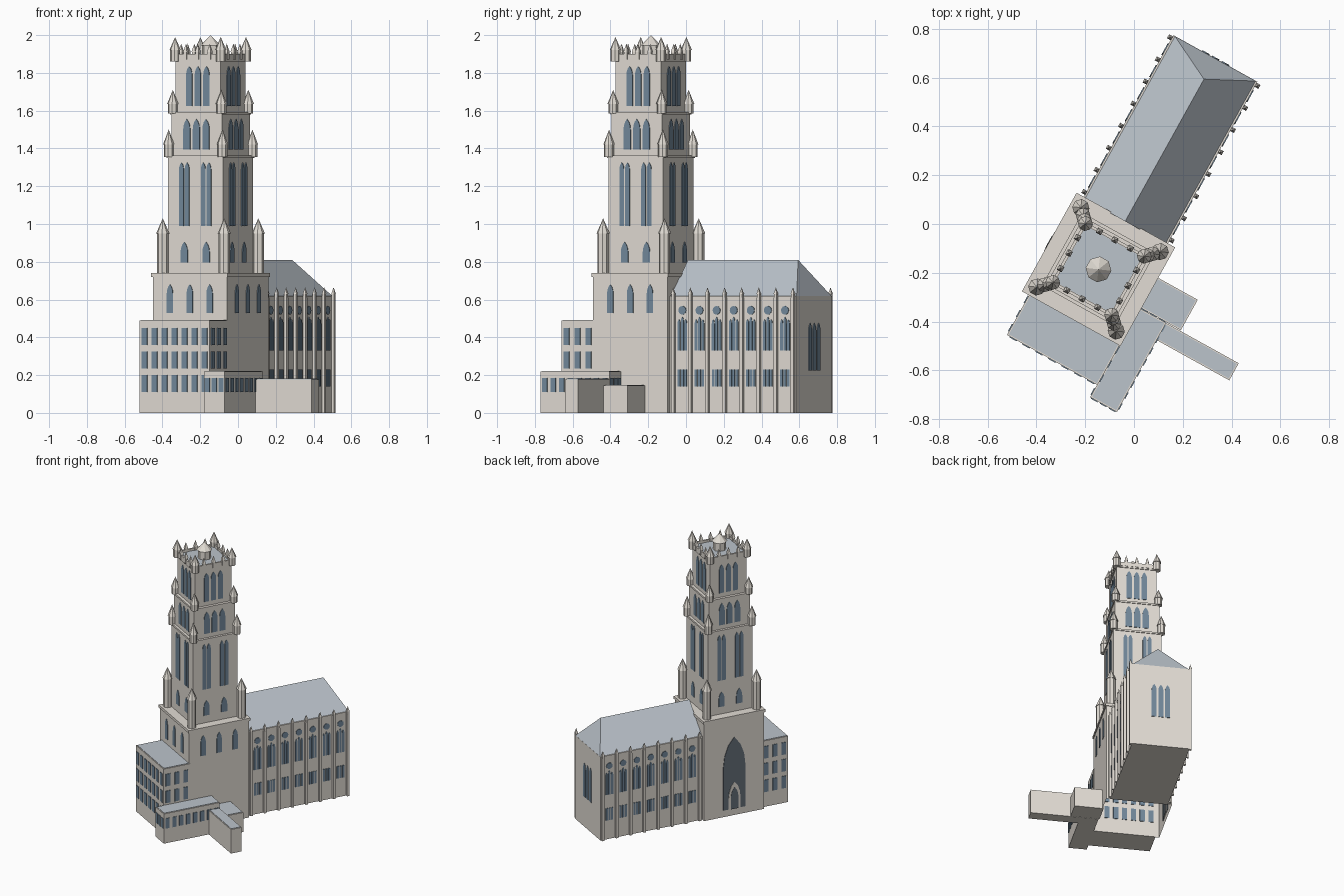
import bpy, bmesh
from math import sin, cos, pi, radians

if "Cube" in bpy.data.objects:
    bpy.data.objects.remove(bpy.data.objects["Cube"])

TURN = radians(-29)            # whole building is turned on the plot
CU, CV = -0.037, -0.233        # tower centre in the building's own axes


def mat(name, c):
    m = bpy.data.materials.new(name)
    m.diffuse_color = (*c, 1)
    m.use_nodes = True
    m.node_tree.nodes["Principled BSDF"].inputs["Base Color"].default_value = m.diffuse_color
    return m


STONE = mat("stone", (0.76, 0.72, 0.66))
SLATE = mat("slate", (0.50, 0.55, 0.60))
GLASS = mat("glass", (0.17, 0.25, 0.33))
DARK = mat("portal_dark", (0.13, 0.16, 0.19))


def finish(bm, name, m):
    bmesh.ops.recalc_face_normals(bm, faces=bm.faces)
    me = bpy.data.meshes.new(name)
    bm.to_mesh(me)
    bm.free()
    me.materials.append(m)
    ob = bpy.data.objects.new(name, me)
    ob.rotation_euler[2] = TURN
    bpy.context.collection.objects.link(ob)
    return ob


def prism(bm, bottom, top):
    a = [bm.verts.new(p) for p in bottom]
    b = [bm.verts.new(p) for p in top]
    n = len(a)
    bm.faces.new(a)
    bm.faces.new(b)
    for i in range(n):
        bm.faces.new((a[i], a[(i + 1) % n], b[(i + 1) % n], b[i]))


def box(bm, u0, u1, v0, v1, z0, z1):
    ring = [(u0, v0), (u1, v0), (u1, v1), (u0, v1)]
    prism(bm, [(*p, z0) for p in ring], [(*p, z1) for p in ring])


def square(bm, h, z0, z1):
    box(bm, CU - h, CU + h, CV - h, CV + h, z0, z1)


def turret(bm, u, v, r, z0, z1, z2, n=8, flare=1.18):
    # shaft with a slightly flared pointed cap
    def ring(rad, z):
        return [(u + rad * cos(2 * pi * (i + .5) / n), v + rad * sin(2 * pi * (i + .5) / n), z) for i in range(n)]
    prism(bm, ring(r, z0), ring(r, z1))
    base = [bm.verts.new(p) for p in ring(r * flare, z1)]
    tip = bm.verts.new((u, v, z2))
    bm.faces.new(base)
    for i in range(n):
        bm.faces.new((base[i], base[(i + 1) % n], tip))


def panel(bm, k, plane, prof, depth=0.004):
    # extrude an (along-wall, z) outline on a wall; k: 0 +u, 1 +v, 2 -u, 3 -v
    def put(s, z, d):
        w = plane + d * (1 if k < 2 else -1)
        return (w, s, z) if k % 2 == 0 else (s, w, z)
    prism(bm, [put(s, z, -depth) for s, z in prof], [put(s, z, depth) for s, z in prof])


def rect(s, w, z0, z1):
    return [(s - w / 2, z0), (s + w / 2, z0), (s + w / 2, z1), (s - w / 2, z1)]


def lancet(s, w, z0, z1):
    r = w / 2
    side = [(r, z1 - 1.3 * w), (.88 * r, z1 - .8 * w), (.55 * r, z1 - .35 * w)]
    return ([(s - r, z0), (s + r, z0)] + [(s + x, z) for x, z in side] + [(s, z1)]
            + [(s - x, z) for x, z in reversed(side)])


# tower base: open underneath, with a cornice shelf
bm = bmesh.new()
square(bm, .225, 0, .735)
bmesh.ops.delete(bm, geom=[f for f in bm.faces if all(v.co.z < .01 for v in f.verts)], context='FACES_ONLY')
finish(bm, "tower_base", STONE)

# tower stages and cornices
for name, h, z0, z1 in [("tower_belfry_low", .166, .73, 1.36), ("tower_belfry_mid", .153, 1.36, 1.59),
                        ("tower_belfry_top", .137, 1.59, 1.88)]:
    bm = bmesh.new()
    square(bm, h, z0, z1)
    finish(bm, name, STONE)
bm = bmesh.new()
for h, z0, z1 in [(.231, .72, .74), (.171, 1.35, 1.363), (.158, 1.58, 1.593), (.142, 1.86, 1.876)]:
    square(bm, h, z0, z1)
finish(bm, "tower_cornices", STONE)

# corner turrets for every stage, parapet and small pinnacles
bm = bmesh.new()
for h, r, z0, z1, z2 in [(.186, .03, .735, .95, 1.03), (.163, .026, 1.355, 1.42, 1.5),
                         (.147, .026, 1.585, 1.635, 1.71), (.138, .026, 1.86, 1.92, 1.99)]:
    for a in (-1, 1):
        for b in (-1, 1):
            turret(bm, CU + a * h, CV + b * h, r, z0, z1, z2)
finish(bm, "corner_turrets", STONE)

bm = bmesh.new()
for a in (-1, 1):
    w = .138 * a
    box(bm, CU + w - .006, CU + w + .006, CV - .14, CV + .14, 1.87, 1.9)
    box(bm, CU - .14, CU + .14, CV + w - .006, CV + w + .006, 1.87, 1.9)
    for s in (-.072, 0, .072):
        turret(bm, CU + w, CV + s, .014, 1.87, 1.91, 1.955, 4)
        turret(bm, CU + s, CV + w, .014, 1.87, 1.91, 1.955, 4)
finish(bm, "parapet", STONE)
bm = bmesh.new()
square(bm, .131, 1.87, 1.884)
finish(bm, "tower_roof_deck", SLATE)
bm = bmesh.new()
turret(bm, CU, CV, .045, 1.88, 1.945, 2.0)
finish(bm, "centre_pinnacle", STONE)

# tower windows on all four sides
bm = bmesh.new()
for k in range(4):
    sign = 1 if k < 2 else -1
    c, mid = (CU, CV) if k % 2 == 0 else (CV, CU)
    if k in (0, 3):
        for s in (-.12, 0, .12):
            panel(bm, k, c + sign * .225, lancet(mid + s, .037, .53, .68))
    for s in (-.066, .066):
        panel(bm, k, c + sign * .166, lancet(mid + s, .044, .795, .905))
        for d in (-.017, .017):
            panel(bm, k, c + sign * .166, lancet(mid + s + d, .027, .99, 1.325))
    for s in (-1, 0, 1):
        panel(bm, k, c + sign * .153, lancet(mid + s * .058, .042, 1.395, 1.555))
        panel(bm, k, c + sign * .137, lancet(mid + s * .052, .037, 1.625, 1.835))
finish(bm, "tower_windows", GLASS)

# great portal on the left side: tall arch, stone door frame, door
for name, w, z0, z1, d, m in [("portal_arch", .165, .05, .58, .004, DARK),
                              ("portal_frame", .088, .05, .25, .007, STONE),
                              ("portal_door", .056, .05, .21, .009, DARK)]:
    bm = bmesh.new()
    panel(bm, 2, CU - .225, lancet(CV, w, z0, z1), d)
    finish(bm, name, m)

# nave walls
N, END = .197, .755
bm = bmesh.new()
box(bm, CU - N, CU + N, -.01, END, 0, .62)
finish(bm, "nave_walls", STONE)

# hipped nave roof
bm = bmesh.new()
e = N - .006
P = [bm.verts.new(p) for p in [(CU - e, -.008, .618), (CU + e, -.008, .618), (CU + e, END, .618),
                               (CU - e, END, .618), (CU, -.008, .81), (CU, .658, .81)]]
for f in [(0, 1, 2, 3), (0, 1, 4), (1, 2, 5, 4), (2, 3, 5), (3, 0, 4, 5)]:
    bm.faces.new([P[i] for i in f])
finish(bm, "nave_roof", SLATE)

# buttresses with pinnacles, and bay windows, on both nave sides
but, win = bmesh.new(), bmesh.new()
PITCH = .1035
for k, sg in ((0, 1), (2, -1)):
    wall = CU + sg * N
    for i in range(8):
        v = .016 + i * PITCH
        box(but, *sorted((wall - sg * .005, wall + sg * .016)), v - .009, v + .009, 0, .61)
        turret(but, wall + sg * .008, v, .011, .6, .63, .665, 4)
        if i == 7:
            continue
        m = v + PITCH / 2
        panel(win, k, wall, [(m + .023 * cos(j * pi / 6), .543 + .023 * sin(j * pi / 6)) for j in range(12)])
        for d in (-1, 0, 1):
            panel(win, k, wall, lancet(m + d * .02, .016, .33, .495 if d else .508))
            panel(win, k, wall, rect(m + d * .02, .015, .14, .23))
for d in (-1, 0, 1):
    panel(win, 1, END, lancet(CU + d * .046, .034, .225, .475))
finish(but, "nave_buttresses", STONE)
finish(win, "nave_windows", GLASS)


# flat-roofed annexes: walls, slate roof panel, optional window grids
def annex(name, u0, u1, v0, v1, h, rows=(), cols=None, w=.034):
    bm = bmesh.new()
    box(bm, u0, u1, v0, v1, 0, h)
    finish(bm, name + "_walls", STONE)
    bm = bmesh.new()
    box(bm, u0 + .006, u1 - .006, v0 + .006, v1 - .006, h - .01, h + .003)
    finish(bm, name + "_roof", SLATE)
    if not cols:
        return
    bm = bmesh.new()
    for k, plane in enumerate((u1, v1, u0, v0)):
        a, b = (v0, v1) if k % 2 == 0 else (u0, u1)
        n = cols[k % 2]
        for i in range(n):
            s = a + (b - a) * (i + .5) / n
            for z0, z1 in rows:
                panel(bm, k, plane, rect(s, w, z0, z1))
    finish(bm, name + "_windows", GLASS)


annex("front_annex", -.235, .189, -.65, -.452, .49, [(.11, .2), (.235, .325), (.36, .45)], (3, 7))
annex("low_wing", .187, .312, -.708, -.29, .22, [(.11, .185)], (8, 3), .03)
annex("side_block", .18, .379, -.288, -.145, .145)
annex("side_corridor", .305, .652, -.371, -.291, .178)
